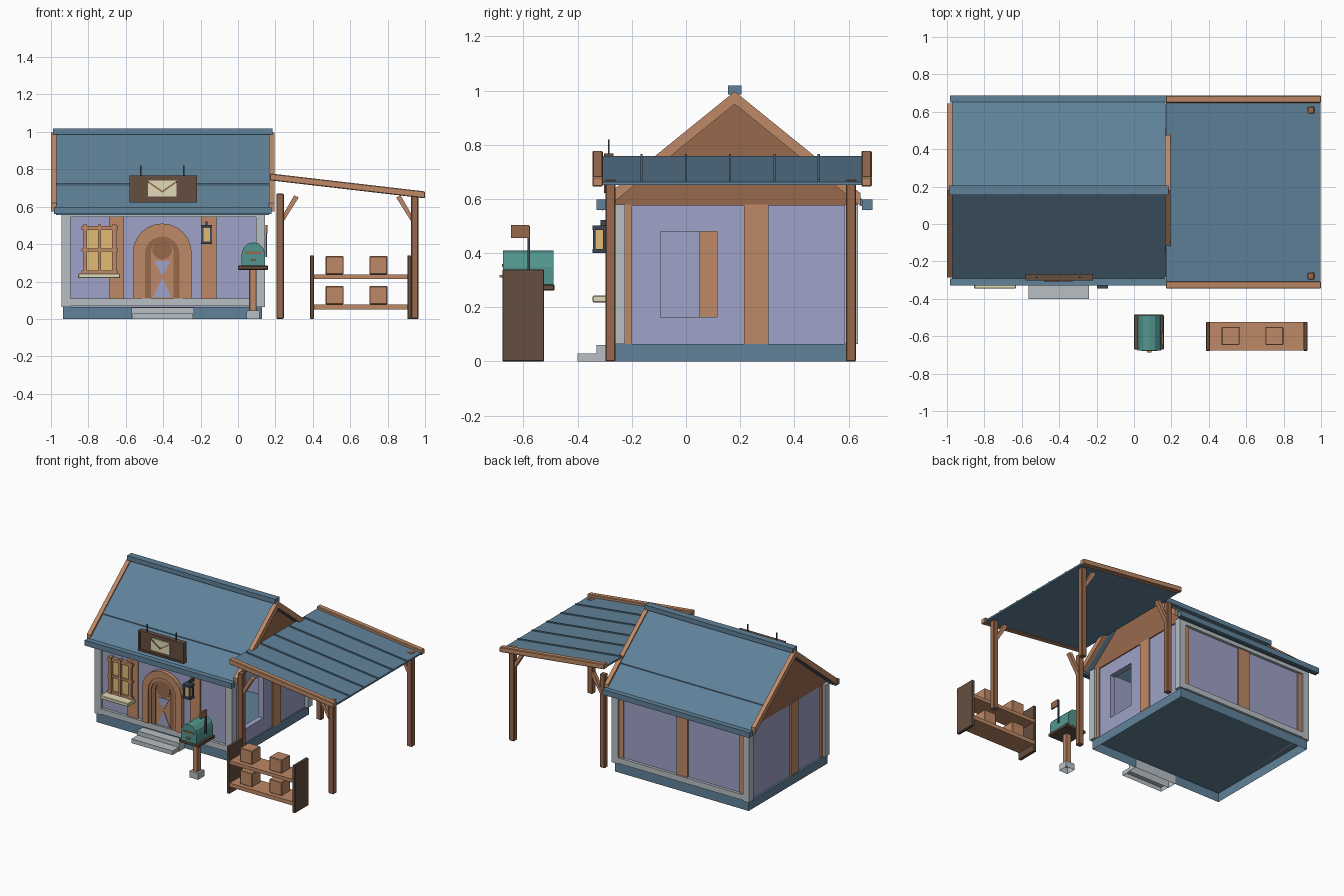
import bpy, bmesh, math

def mat(name, r, g, b):
    m = bpy.data.materials.new(name)
    lin = [((c / 255 + 0.055) / 1.055) ** 2.4 for c in (r, g, b)]
    m.diffuse_color = (*lin, 1)
    return m

BLUE = mat("slate_blue", 96, 130, 153)
LAV = mat("lavender_plaster", 159, 162, 199)
WOOD = mat("light_wood", 190, 137, 102)
BROWN = mat("brown_wood", 152, 105, 77)
DARK = mat("dark_wood", 102, 79, 64)
GREY = mat("grey_stone", 183, 191, 195)
CREAM = mat("cream", 224, 219, 184)
GOLD = mat("warm_glass", 227, 187, 118)
TEAL = mat("teal", 82, 150, 143)
IRON = mat("dark_iron", 56, 70, 84)

def prism(name, pts, axis, a, b, m, open_bottom=False, bevel=0):
    """Extrude a profile: axis 'x' takes (y, z) points, 'y' takes (x, z) points."""
    bm = bmesh.new()
    vs = [bm.verts.new((a, p, q) if axis == 'x' else (p, a, q)) for p, q in pts]
    f = bm.faces.new(vs)
    ext = bmesh.ops.extrude_face_region(bm, geom=[f])['geom']
    d = (b - a, 0, 0) if axis == 'x' else (0, b - a, 0)
    bmesh.ops.translate(bm, vec=d, verts=[v for v in ext if isinstance(v, bmesh.types.BMVert)])
    bmesh.ops.recalc_face_normals(bm, faces=bm.faces)
    if open_bottom:
        bm.normal_update()
        bmesh.ops.delete(bm, geom=[g for g in bm.faces if g.normal.z < -0.9], context='FACES')
    me = bpy.data.meshes.new(name)
    bm.to_mesh(me)
    bm.free()
    me.materials.append(m)
    ob = bpy.data.objects.new(name, me)
    bpy.context.collection.objects.link(ob)
    if bevel:
        mod = ob.modifiers.new("bevel", 'BEVEL')
        mod.width, mod.segments = bevel, 1
    return ob

def box(name, x0, x1, y0, y1, z0, z1, m, open_bottom=False, bevel=0):
    return prism(name, [(x0, z0), (x1, z0), (x1, z1), (x0, z1)], 'y', y0, y1, m, open_bottom, bevel)

def arch(cx, r, z0, top, n=12):
    zc = top - r
    return ([(cx + r, z0)] +
            [(cx + r * math.cos(math.pi * i / n), zc + r * math.sin(math.pi * i / n)) for i in range(n + 1)] +
            [(cx - r, z0)])

YC = 0.18   # ridge line
B = 0.004   # small edge bevel

# Foundation and steps, open underneath
box("foundation", -0.935, 0.127, -0.265, 0.625, 0, 0.065, BLUE, True)
box("lower_step", -0.565, -0.24, -0.40, -0.33, 0, 0.03, GREY, True)
box("upper_step", -0.57, -0.235, -0.33, -0.262, 0, 0.06, GREY, True)

# Walls, with an opening in the right one
box("front_wall", -0.92, 0.12, -0.255, -0.215, 0.065, 0.58, LAV)
box("back_wall", -0.92, 0.12, 0.575, 0.615, 0.065, 0.58, LAV)
box("left_wall", -0.92, -0.88, -0.215, 0.575, 0.065, 0.58, LAV)
for n, (y0, y1, z0, z1) in enumerate([(-0.215, -0.095, 0.065, 0.58), (0.115, 0.575, 0.065, 0.58),
                                      (-0.095, 0.115, 0.065, 0.165), (-0.095, 0.115, 0.48, 0.58)]):
    box(f"right_wall_{n}", 0.08, 0.12, y0, y1, z0, z1, LAV)

# Stone corner posts and rails
for y0, y1, side in [(-0.275, -0.225, "front"), (0.585, 0.635, "back")]:
    for x0 in (-0.945, 0.095):
        box(f"{side}_corner_post", x0, x0 + 0.05, y0, y1, 0.065, 0.58, GREY)
    for z0 in (0.07, 0.545):
        box(f"{side}_rail", -0.9, 0.1, y0, y1, z0, z0 + 0.04, GREY)

# Wall timbers
for x0 in (-0.69, -0.195):
    box("front_timber", x0, x0 + 0.08, -0.264, -0.25, 0.11, 0.55, WOOD)
for x0, x1 in [(-0.9, -0.86), (-0.45, -0.36), (0.06, 0.1)]:
    box("back_timber", x0, x1, 0.61, 0.624, 0.11, 0.55, WOOD)
box("right_timber", 0.115, 0.129, 0.215, 0.305, 0.065, 0.58, WOOD)
box("right_edge_timber", 0.115, 0.129, -0.226, -0.2, 0.065, 0.58, WOOD)
box("left_timber", -0.929, -0.874, 0.05, 0.14, 0.065, 0.58, WOOD)
box("left_edge_timber", -0.929, -0.915, -0.226, -0.2, 0.065, 0.58, WOOD)

# Gable walls and roof
for x0 in (-0.925, 0.087):
    prism("gable", [(-0.27, 0.575), (0.63, 0.575), (0.63, 0.588), (YC, 0.952), (-0.27, 0.588)], 'x', x0, x0 + 0.04, BROWN)

def slope(name, x0, x1, top, bottom, d0, d1, m):
    for s in (-1, 1):
        pts = [(YC + s * d, z - 0.81 * d) for d, z in ((d0, top), (d1, top), (d1, bottom), (d0, bottom))]
        prism(name, pts, 'x', x0, x1, m)

slope("roof_lower", -0.972, 0.167, 0.98, 0.953, 0.3, 0.49, BLUE)
slope("roof_upper", -0.972, 0.167, 0.986, 0.953, 0, 0.325, BLUE)
slope("barge_board_left", -1.0, -0.97, 0.997, 0.95, 0, 0.465, WOOD)
slope("barge_board_right", 0.165, 0.195, 0.997, 0.95, 0, 0.465, WOOD)
box("ridge_cap", -0.99, 0.185, 0.155, 0.205, 0.985, 1.018, BLUE)
for y0 in (-0.33, 0.65):
    box("eave_trim", -0.985, 0.18, y0, y0 + 0.038, 0.56, 0.598, BLUE)

# Arched door made of nested rings and panels
CX = -0.405
def ring(name, r1, t1, r2, t2, y0, m):
    prism(name, arch(CX, r1, 0.11, t1) + arch(CX, r2, 0.11, t2)[::-1], 'y', y0, -0.25, m)
ring("door_frame", 0.157, 0.51, 0.108, 0.46, -0.285, WOOD)
ring("door_inner_frame", 0.108, 0.46, 0.092, 0.44, -0.277, WOOD)
ring("door_leaf", 0.092, 0.44, 0.06, 0.42, -0.27, BROWN)
prism("door_panel", arch(CX, 0.06, 0.11, 0.42), 'y', -0.262, -0.25, WOOD)
prism("door_medallion", [(CX + 0.053 * math.cos(a * math.pi / 8), 0.37 + 0.053 * math.sin(a * math.pi / 8))
                         for a in range(16)], 'y', -0.268, -0.25, BROWN)
prism("door_pane_upper", [(CX - 0.045, 0.31), (CX + 0.045, 0.31), (CX, 0.23)], 'y', -0.266, -0.258, LAV)
prism("door_pane_lower", [(CX - 0.05, 0.115), (CX + 0.05, 0.115), (CX, 0.22)], 'y', -0.266, -0.258, LAV)

# Front window
box("window_glass", -0.82, -0.66, -0.266, -0.25, 0.24, 0.49, GOLD)
for x0, w in [(-0.83, 0.024), (-0.748, 0.016), (-0.674, 0.024)]:
    box("window_upright", x0, x0 + w, -0.285, -0.25, 0.24, 0.505, WOOD)
for z0, w in [(0.24, 0.02), (0.36, 0.016), (0.475, 0.022)]:
    box("window_crossbar", -0.838, -0.642, -0.281, -0.25, z0, z0 + w, WOOD)
box("window_sill", -0.855, -0.63, -0.345, -0.25, 0.218, 0.243, CREAM, bevel=B)

# Hanging sign with a plain envelope
box("sign_board", -0.57, -0.23, -0.295, -0.272, 0.63, 0.758, DARK)
for z0 in (0.622, 0.756):
    box("sign_border", -0.58, -0.22, -0.302, -0.268, z0, z0 + 0.012, DARK)
for x0 in (-0.58, -0.232):
    box("sign_border", x0, x0 + 0.012, -0.302, -0.268, 0.622, 0.768, DARK)
box("envelope", -0.48, -0.33, -0.302, -0.294, 0.655, 0.74, CREAM)
prism("envelope_flap", [(-0.48, 0.738), (-0.405, 0.685), (-0.33, 0.738), (-0.33, 0.728), (-0.405, 0.675), (-0.48, 0.728)],
      'y', -0.307, -0.3, BROWN)
for x in (-0.52, -0.29):
    box("sign_rod", x - 0.003, x + 0.003, -0.288, -0.282, 0.75, 0.82, IRON)

# Wall lantern
box("lantern_glass", -0.187, -0.148, -0.338, -0.302, 0.415, 0.485, GOLD)
for z0, z1, e in [(0.40, 0.415, 0), (0.485, 0.502, 0)]:
    box("lantern_plate", -0.197, -0.138, -0.346, -0.294, z0, z1, IRON)
for x in (-0.194, -0.151):
    for y in (-0.344, -0.307):
        box("lantern_bar", x, x + 0.01, y, y + 0.01, 0.41, 0.49, IRON)
box("lantern_bracket", -0.173, -0.162, -0.315, -0.25, 0.502, 0.522, IRON)

# Lean-to: sloped roof, seams, beams, posts and braces
def sloped(name, x0, x1, y0, y1, top, thick, m, bevel=0):
    z = lambda x: top - 0.116 * (x - 0.17)
    prism(name, [(x0, z(x0)), (x1, z(x1)), (x1, z(x1) - thick), (x0, z(x0) - thick)], 'y', y0, y1, m, bevel=bevel)

sloped("lean_to_roof", 0.17, 0.996, -0.31, 0.655, 0.759, 0.012, BLUE)
for i in range(5):
    y = -0.164 + 0.1635 * i
    sloped("roof_seam", 0.18, 0.993, y - 0.004, y + 0.004, 0.767, 0.012, BLUE)
for y0 in (-0.345, 0.648):
    sloped("lean_to_beam", 0.17, 1.0, y0, y0 + 0.038, 0.778, 0.037, WOOD, B)
for y0 in (-0.298, 0.59):
    box("lean_to_post_inner", 0.205, 0.245, y0, y0 + 0.038, 0, 0.67, BROWN, bevel=B)
    box("lean_to_post_outer", 0.925, 0.965, y0, y0 + 0.038, 0, 0.672, BROWN, bevel=B)
    for xa, s in [(0.24, 1), (0.93, -1)]:
        pts = [(xa, 0.515), (xa, 0.555), (xa + s * 0.06, 0.66), (xa + s * 0.085, 0.65)]
        prism("lean_to_brace", pts, 'y', y0 + 0.005, y0 + 0.033, WOOD)

# Parcel shelf
for x0 in (0.385, 0.905):
    box("shelf_end", x0, x0 + 0.022, -0.678, -0.524, 0, 0.34, DARK, bevel=0.003)
for z0, z1 in [(0.05, 0.078), (0.213, 0.238)]:
    box("shelf_board", 0.4, 0.91, -0.675, -0.525, z0, z1, WOOD)
    for x0 in (0.468, 0.702):
        box("parcel", x0, x0 + 0.097, -0.647, -0.55, z1, z1 + 0.098, WOOD, bevel=B)

# Mailbox
box("mailbox_base", 0.045, 0.115, -0.615, -0.545, 0, 0.045, GREY, True)
box("mailbox_post", 0.06, 0.1, -0.6, -0.56, 0.04, 0.265, WOOD, bevel=B)
box("mailbox_board", 0.0, 0.16, -0.672, -0.485, 0.262, 0.285, DARK, bevel=B)
prism("mailbox_body", arch(0.082, 0.062, 0.285, 0.41, 6), 'y', -0.675, -0.49, TEAL)
box("mailbox_slot", 0.04, 0.125, -0.68, -0.67, 0.348, 0.36, BROWN)
box("mailbox_knob", 0.07, 0.094, -0.688, -0.67, 0.31, 0.32, WOOD)
box("flag_rod", 0.146, 0.156, -0.586, -0.576, 0.33, 0.5, IRON)
box("flag", 0.148, 0.158, -0.646, -0.58, 0.456, 0.503, BROWN)
